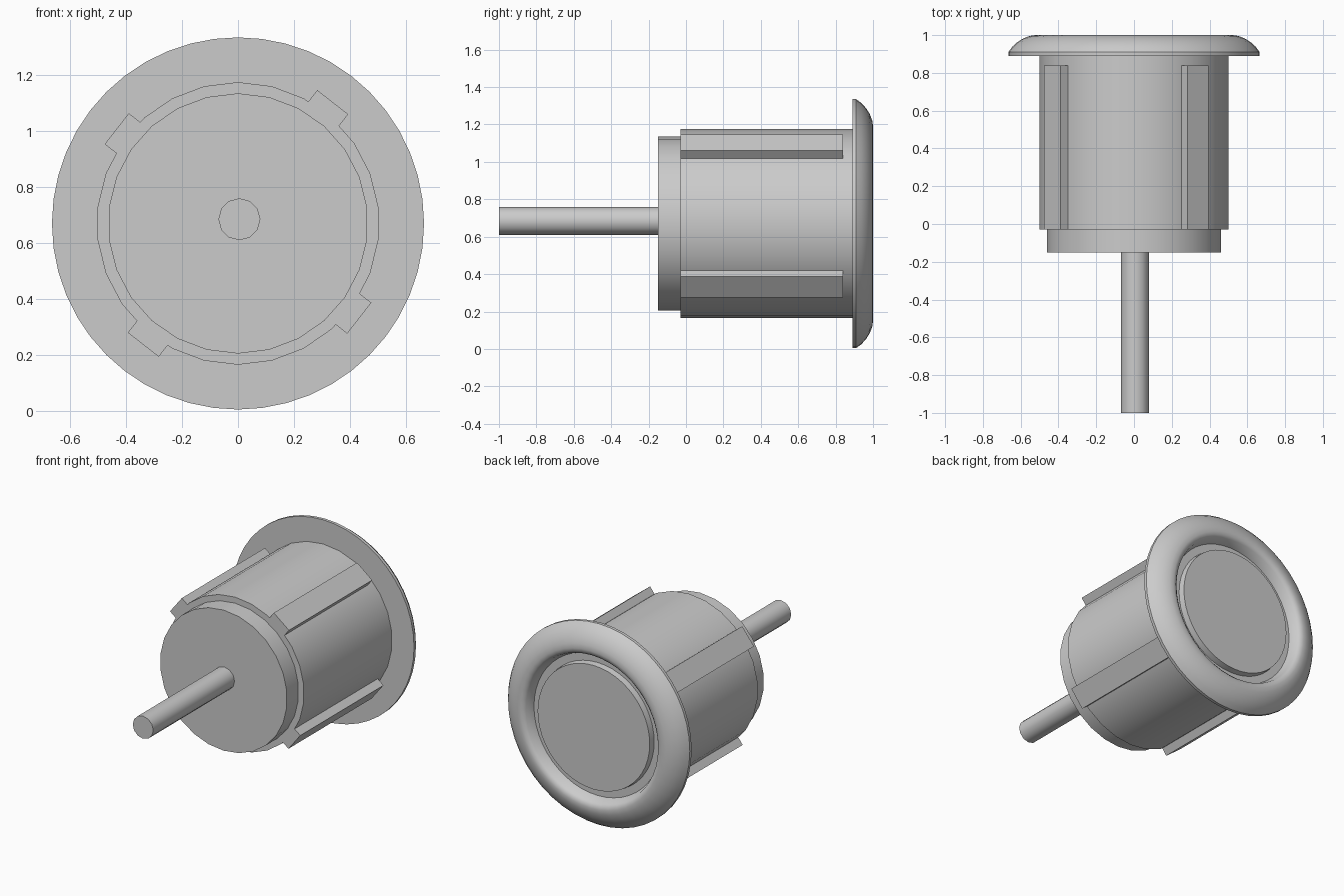
import bpy
import bmesh
import math

cube = bpy.data.objects.get("Cube")
if cube:
    bpy.data.objects.remove(cube)

CENTRE_Z = 0.67

grey = bpy.data.materials.new("plain_grey")
grey.use_nodes = True
colour = (0.6, 0.6, 0.6, 1)
grey.diffuse_color = colour
grey.node_tree.nodes["Principled BSDF"].inputs["Base Color"].default_value = colour


def finish(name, bm):
    """Turn a bmesh into a shaded object."""
    bmesh.ops.recalc_face_normals(bm, faces=bm.faces)
    mesh = bpy.data.meshes.new(name)
    bm.to_mesh(mesh)
    bm.free()
    mesh.materials.append(grey)
    obj = bpy.data.objects.new(name, mesh)
    bpy.context.collection.objects.link(obj)
    bpy.ops.object.select_all(action='DESELECT')
    obj.select_set(True)
    bpy.context.view_layer.objects.active = obj
    bpy.ops.object.shade_smooth_by_angle(angle=math.radians(35))
    return obj


def lathe(name, profile, sides, x=0, z=CENTRE_Z):
    """Turn (radius, y) points around an axis along y, capping both ends."""
    bm = bmesh.new()
    rings = []
    for radius, y in profile:
        angles = [math.tau * i / sides for i in range(sides)]
        rings.append([bm.verts.new((x + radius * math.sin(a), y, z + radius * math.cos(a)))
                      for a in angles])
    for low, high in zip(rings, rings[1:]):
        for i in range(sides):
            j = (i + 1) % sides
            bm.faces.new((low[i], low[j], high[j], high[i]))
    bm.faces.new(rings[0])
    bm.faces.new(rings[-1])
    return finish(name, bm)


# Stem and stepped barrel
lathe("stem", [(0.075, -1), (0.075, -0.14)], 12, x=0.005, z=0.685)
lathe("barrel_base", [(0.465, -0.15), (0.465, 0)], 26)
lathe("barrel", [(0.505, -0.03), (0.505, 0.9)], 26)

# Domed flange with a groove around the raised centre disc
lathe("flange", [
    (0.665, 0.89), (0.665, 0.91), (0.645, 0.938), (0.617, 0.963),
    (0.585, 0.983), (0.55, 0.996), (0.52, 1.0), (0.5, 0.995), (0.484, 0.982),
    (0.465, 0.925), (0.415, 0.925), (0.41, 0.965)], 48)

# Four ribs along the barrel
for k in range(4):
    angle = math.radians(52 + 90 * k)
    out = (math.cos(angle), math.sin(angle))
    bm = bmesh.new()
    bmesh.ops.create_cube(bm, size=1)
    for v in bm.verts:
        radial = 0.505 + 0.09 * v.co.x
        across = 0.14 * v.co.z
        v.co = (radial * out[0] - across * out[1],
                0.405 + 0.87 * v.co.y,
                CENTRE_Z + radial * out[1] + across * out[0])
    finish("rib_%d" % (k + 1), bm)
